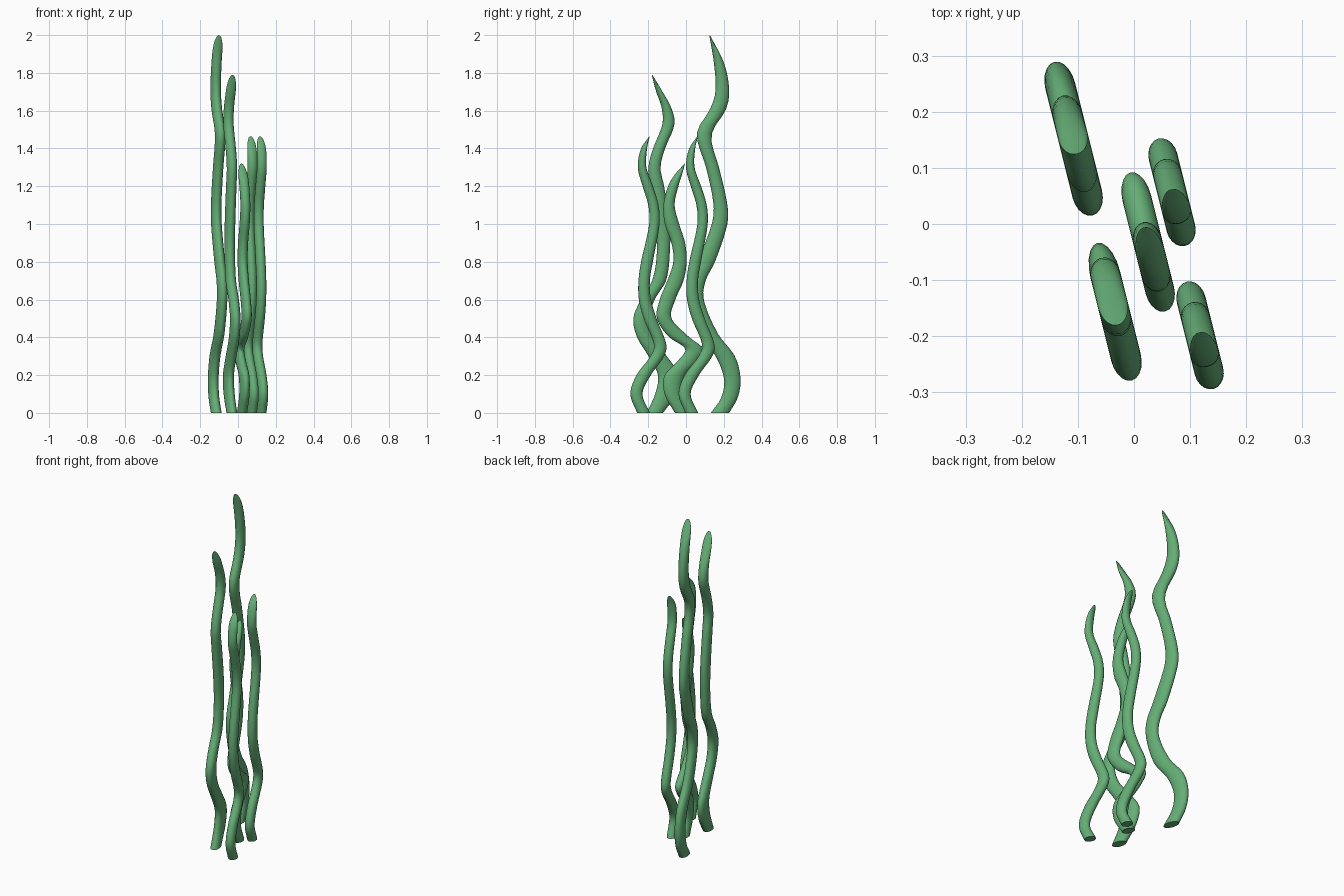
import bpy, bmesh, math

if "Cube" in bpy.data.objects:
    bpy.data.objects.remove(bpy.data.objects["Cube"])

SIDES, STEPS = 20, 72
TILT = -0.25                       # x drift per unit y: all strands sway in parallel planes

green = bpy.data.materials.new("weed_green")
green.diffuse_color = (0.13, 0.42, 0.18, 1)
green.use_nodes = True
green.node_tree.nodes["Principled BSDF"].inputs["Base Color"].default_value = green.diffuse_color


def sample(pts, z):
    """Smooth (Hermite) interpolation of the left and right edge at height z."""
    n = len(pts)
    i = max(k for k in range(n - 1) if pts[k][0] <= z or k == 0)
    z0, z1 = pts[i][0], pts[i + 1][0]
    h = z1 - z0
    t = (z - z0) / h

    def slope(k, c):
        a, b = pts[max(k - 1, 0)], pts[min(k + 1, n - 1)]
        return (b[c] - a[c]) / (b[0] - a[0])

    out = []
    for c in (1, 2):
        p, q = pts[i][c], pts[i + 1][c]
        out.append((2*t**3 - 3*t**2 + 1) * p + (t**3 - 2*t**2 + t) * h * slope(i, c)
                   + (3*t**2 - 2*t**3) * q + (t**3 - t**2) * h * slope(i + 1, c))
    return out


def strand(name, x0, y0, thick, pts, shift=(0, 0)):
    """Loft elliptical slices between the two edges; (x0, y0) lies on the sway plane."""
    top = pts[-1][0]
    bm = bmesh.new()
    ln = math.hypot(TILT, 1)
    ux, uy = TILT / ln, 1 / ln
    rings = []
    for s in range(STEPS):
        # slices bunch up towards the tip so that it rounds off
        z = top * math.sin(s / STEPS * math.pi / 2) if s > STEPS * 0.7 else top * s / STEPS
        if s > STEPS * 0.7:
            a = math.floor(STEPS * 0.7) / STEPS
            t = (s / STEPS - a) / (1 - a)
            z = top * (a + (1 - a) * (1 - (1 - t) ** 1.7))
        l, r = sample(pts, z)
        cy, b = (l + r) / 2, max((r - l) / 2, 0.001)
        cx = x0 + TILT * (cy - y0)
        k = min(1, (top - z) / 0.09)
        w = thick * math.sqrt(1 - (1 - k) ** 2)
        ring = []
        for j in range(SIDES):
            ang = 2 * math.pi * j / SIDES
            u, v = b * math.cos(ang), w * math.sin(ang)
            ring.append(bm.verts.new((cx + u*ux + v*uy + shift[0],
                                      cy + u*uy - v*ux + shift[1], z)))
        rings.append(ring)
    ty = pts[-1][1]
    tip = bm.verts.new((x0 + TILT * (ty - y0) + shift[0], ty + shift[1], top))
    bm.faces.new(rings[0])
    for a, b in zip(rings, rings[1:]):
        for j in range(SIDES):
            k = (j + 1) % SIDES
            bm.faces.new((a[j], a[k], b[k], b[j]))
    for j in range(SIDES):
        bm.faces.new((rings[-1][j], rings[-1][(j + 1) % SIDES], tip))
    bmesh.ops.recalc_face_normals(bm, faces=bm.faces)
    me = bpy.data.meshes.new(name)
    bm.to_mesh(me)
    bm.free()
    me.materials.append(green)
    ob = bpy.data.objects.new(name, me)
    bpy.context.collection.objects.link(ob)
    bpy.context.view_layer.objects.active = ob
    ob.select_set(True)
    bpy.ops.object.shade_smooth_by_angle(angle=math.radians(40))
    ob.select_set(False)


# edge profiles: (height, back-front left edge y, right edge y)
tall = [(0, .13, .23), (.08, .185, .275), (.18, .2, .29), (.3, .155, .26), (.42, .07, .17),
        (.6, .018, .095), (.7, .02, .105), (.8, .06, .155), (1.0, .135, .22), (1.1, .145, .22),
        (1.3, .105, .175), (1.43, .062, .137), (1.5, .06, .145), (1.6, .122, .21),
        (1.7, .155, .23), (1.85, .148, .202), (2, .125, .125)]
medium = [(0, -.21, -.12), (.1, -.165, -.05), (.2, -.15, -.035), (.3, -.2, -.1),
          (.4, -.26, -.17), (.5, -.28, -.195), (.6, -.24, -.165), (.7, -.18, -.105),
          (.85, -.155, -.085), (1.0, -.165, -.085), (1.2, -.19, -.115), (1.3, -.2, -.135),
          (1.4, -.175, -.11), (1.53, -.125, -.06), (1.62, -.13, -.08), (1.7, -.157, -.125),
          (1.79, -.18, -.18)]
short = [(0, -.06, .02), (.1, -.115, -.025), (.2, -.115, -.005), (.27, -.05, .06),
         (.34, -.005, .092), (.4, -.09, .02), (.5, -.155, -.075), (.6, -.14, -.055),
         (.7, -.1, -.012), (.8, -.068, .004), (.9, -.078, -.004), (1.0, -.113, -.035),
         (1.1, -.12, -.06), (1.2, -.095, -.04), (1.26, -.06, -.022), (1.32, -.006, -.006)]
slim = [(0, -.005, .065), (.1, -.04, .025), (.2, -.008, .07), (.3, .066, .14), (.36, .085, .152),
        (.5, .03, .1), (.6, .005, .07), (.7, .003, .064), (.8, .017, .08), (1.0, .06, .115),
        (1.1, .055, .11), (1.2, .025, .08), (1.3, .0, .045), (1.4, .018, .048), (1.465, .062, .062)]

strand("tall_strand", -.11, .16, .027, tall)
strand("medium_strand", -.035, -.155, .027, medium)
strand("short_strand", .024, -.03, .026, short)
strand("slim_strand_back", .068, .055, .026, slim)
strand("slim_strand_front", .068, .055, .026, slim, shift=(.05, -.255))
